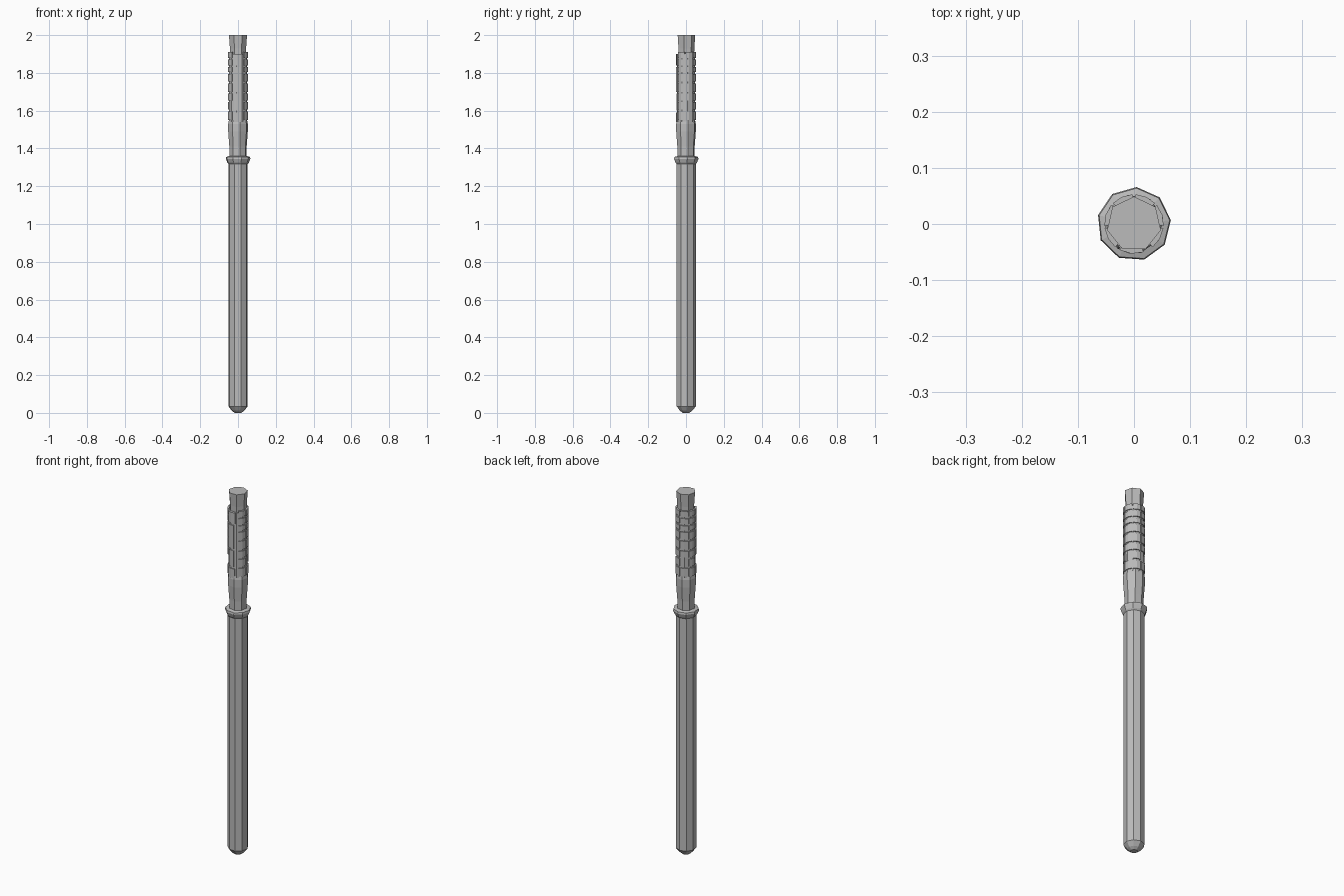
import bpy, math

cube = bpy.data.objects.get("Cube")
if cube:
    bpy.data.objects.remove(cube, do_unlink=True)

grey = bpy.data.materials.new("plain grey")
grey.use_nodes = True
grey.diffuse_color = (0.5, 0.5, 0.5, 1)
grey.node_tree.nodes["Principled BSDF"].inputs["Base Color"].default_value = (0.5, 0.5, 0.5, 1)


def add_mesh(name, verts, faces):
    mesh = bpy.data.meshes.new(name)
    mesh.from_pydata(verts, [], faces)
    mesh.materials.append(grey)
    obj = bpy.data.objects.new(name, mesh)
    bpy.context.collection.objects.link(obj)
    return obj


def lathe(name, profile, sides, turn=0):
    """Faceted solid from (radius, height) pairs, bottom to top."""
    verts, faces = [], []
    for r, z in profile:
        for i in range(sides):
            a = math.radians(turn) + math.tau * i / sides
            verts.append((r * math.cos(a), r * math.sin(a), z))
    for k in range(len(profile) - 1):
        for i in range(sides):
            j = (i + 1) % sides
            a, b = k * sides, (k + 1) * sides
            faces.append((a + i, a + j, b + j, b + i))
    faces.append(tuple(reversed(range(sides))))
    faces.append(tuple(range(len(verts) - sides, len(verts))))
    return add_mesh(name, verts, faces)


def plate(name, angle, width, z0, z1, r0=0.043, r1=0.053):
    """Curved grip pad centred on an angle in degrees."""
    verts = []
    for z, inset in ((z0, 0), (z1, 0)):
        for r in (r0, r1):
            for t in (-0.5, 0, 0.5):
                a = math.radians(angle + width * t)
                verts.append((r * math.cos(a), r * math.sin(a), z))
    faces = [(0, 1, 4, 3), (1, 2, 5, 4), (6, 9, 10, 7), (7, 10, 11, 8),
             (3, 4, 10, 9), (4, 5, 11, 10), (0, 3, 9, 6), (2, 8, 11, 5),
             (0, 6, 7, 1), (1, 7, 8, 2)]
    return add_mesh(name, verts, faces)


# Long shaft with a blunt bevelled tip
lathe("shaft", [(0.018, 0), (0.034, 0.012), (0.052, 0.035), (0.052, 1.33)], 9, 8)

# Flared collar
lathe("collar", [(0.05, 1.315), (0.058, 1.325), (0.066, 1.345), (0.064, 1.355),
                 (0.046, 1.36)], 9, 6)

# Neck swelling into the grip
lathe("neck", [(0.046, 1.35), (0.047, 1.41), (0.053, 1.49), (0.053, 1.53),
               (0.049, 1.55)], 8, 12)

# Grip core and end cap
lathe("grip_core", [(0.049, 1.54), (0.049, 1.9)], 10, 9)
lathe("end_cap", [(0.043, 1.88), (0.044, 1.93), (0.049, 2.0)], 7, 90)

# Rows of raised pads around the grip
rows = [(1.55, 1.595), (1.605, 1.645), (1.655, 1.69), (1.70, 1.745),
        (1.755, 1.795), (1.805, 1.83), (1.84, 1.87), (1.88, 1.91)]
for n, (z0, z1) in enumerate(rows):
    for s in range(6):
        angle = -30 + 48 * s
        if n == 1 and s % 2:
            continue
        plate(f"grip_pad_{n}_{s}", angle, 43, z0, z1)

# Long strips down the front
plate("front_strip_upper", -100, 42, 1.70, 1.83)
plate("front_strip_lower", -98, 36, 1.60, 1.69, r1=0.051)
plate("front_strip_top", -95, 48, 1.84, 1.9)
plate("front_strip_base", -98, 46, 1.54, 1.59)
